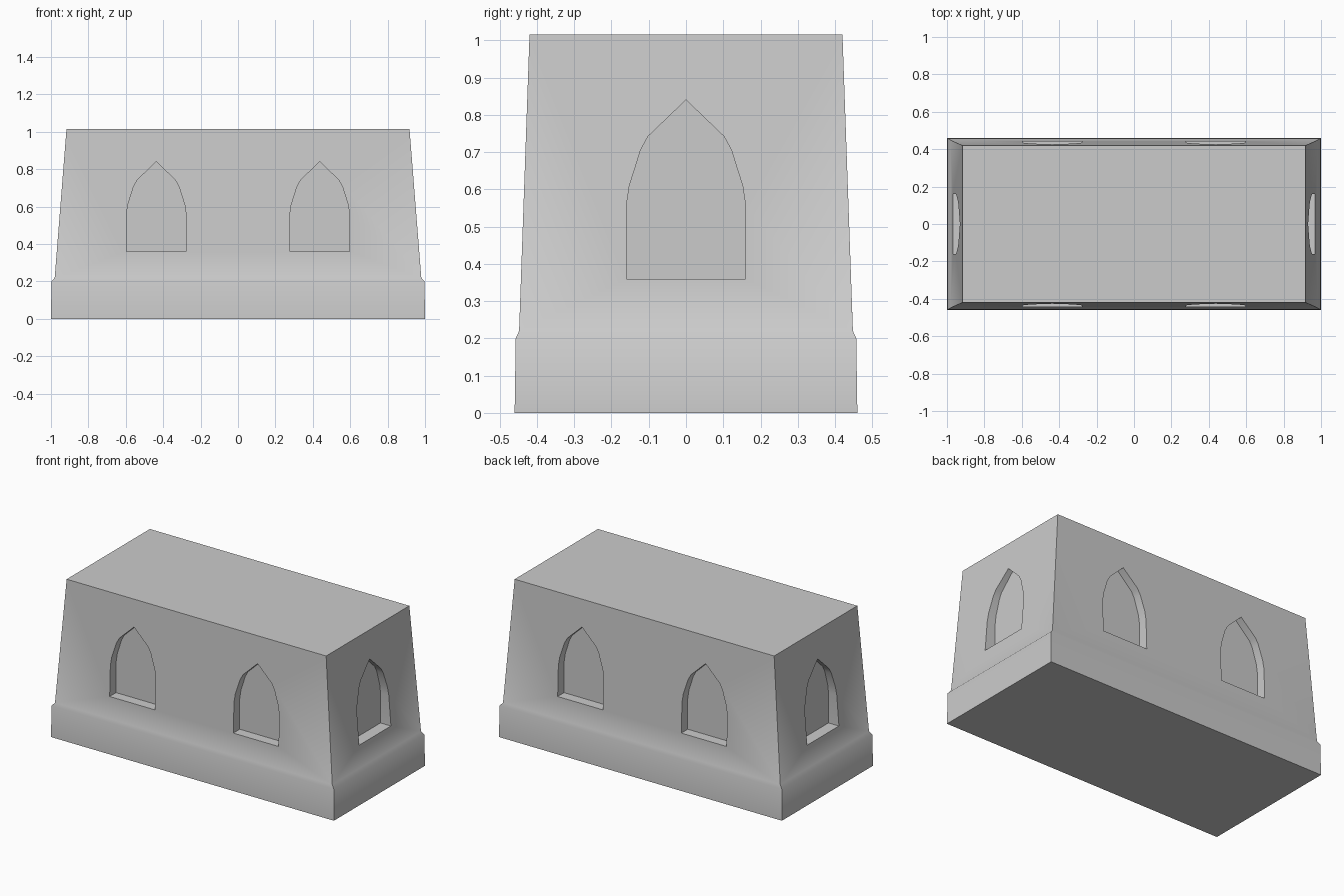
import bpy, bmesh, math
from mathutils import Matrix

if "Cube" in bpy.data.objects:
    bpy.data.objects.remove(bpy.data.objects["Cube"])

# tapered block: stacked rectangular rings (half x, half y, z)
RINGS = [(1.0, 0.46, 0.0), (0.997, 0.457, 0.2), (0.98, 0.448, 0.22), (0.917, 0.42, 1.015)]
# pointed window outline, right half from sill to apex (half width, z)
ARCH = [(0.16, 0.36), (0.16, 0.555), (0.152, 0.61), (0.136, 0.66),
        (0.122, 0.705), (0.102, 0.742), (0, 0.84)]


def make_object(name, bm):
    bmesh.ops.recalc_face_normals(bm, faces=bm.faces)
    mesh = bpy.data.meshes.new(name)
    bm.to_mesh(mesh)
    bm.free()
    ob = bpy.data.objects.new(name, mesh)
    bpy.context.collection.objects.link(ob)
    return ob


# body
bm = bmesh.new()
loops = [[bm.verts.new((sx * x, sy * y, z)) for sx, sy in ((-1, -1), (1, -1), (1, 1), (-1, 1))]
         for x, y, z in RINGS]
bm.faces.new(loops[0])
bm.faces.new(loops[-1])
for low, high in zip(loops, loops[1:]):
    for i in range(4):
        j = (i + 1) % 4
        bm.faces.new((low[i], low[j], high[j], high[i]))
body = make_object("block_body", bm)

# window cutters with vertical back panels
outline = ARCH + [(-x, z) for x, z in reversed(ARCH[:-1])]
bm = bmesh.new()


def add_window(offset, inner, angle):
    rot = Matrix.Rotation(angle, 3, 'Z')
    ends = [[bm.verts.new(rot @ Matrix.Identity(3).col[0] * (offset + x)
                          + rot @ Matrix.Identity(3).col[1] * -d
                          + Matrix.Identity(3).col[2] * z) for x, z in outline]
            for d in (inner, inner + 0.3)]
    for e in ends:
        bm.faces.new(e)
    for i in range(len(outline)):
        j = (i + 1) % len(outline)
        bm.faces.new((ends[0][i], ends[0][j], ends[1][j], ends[1][i]))


for turn in (0, math.pi):
    add_window(-0.437, 0.378, turn)
    add_window(0.437, 0.378, turn)
    add_window(0, 0.895, turn + math.pi / 2)
cutter = make_object("window_cutter", bm)
cutter.hide_render = True

# carve the recesses, then smooth the gentle edges
mod = body.modifiers.new("windows", 'BOOLEAN')
mod.operation = 'DIFFERENCE'
mod.solver = 'EXACT'
mod.object = cutter
bpy.context.view_layer.objects.active = body
body.select_set(True)
bpy.ops.object.modifier_apply(modifier=mod.name)
bpy.data.objects.remove(cutter)
bpy.ops.object.shade_smooth_by_angle(angle=math.radians(42))
